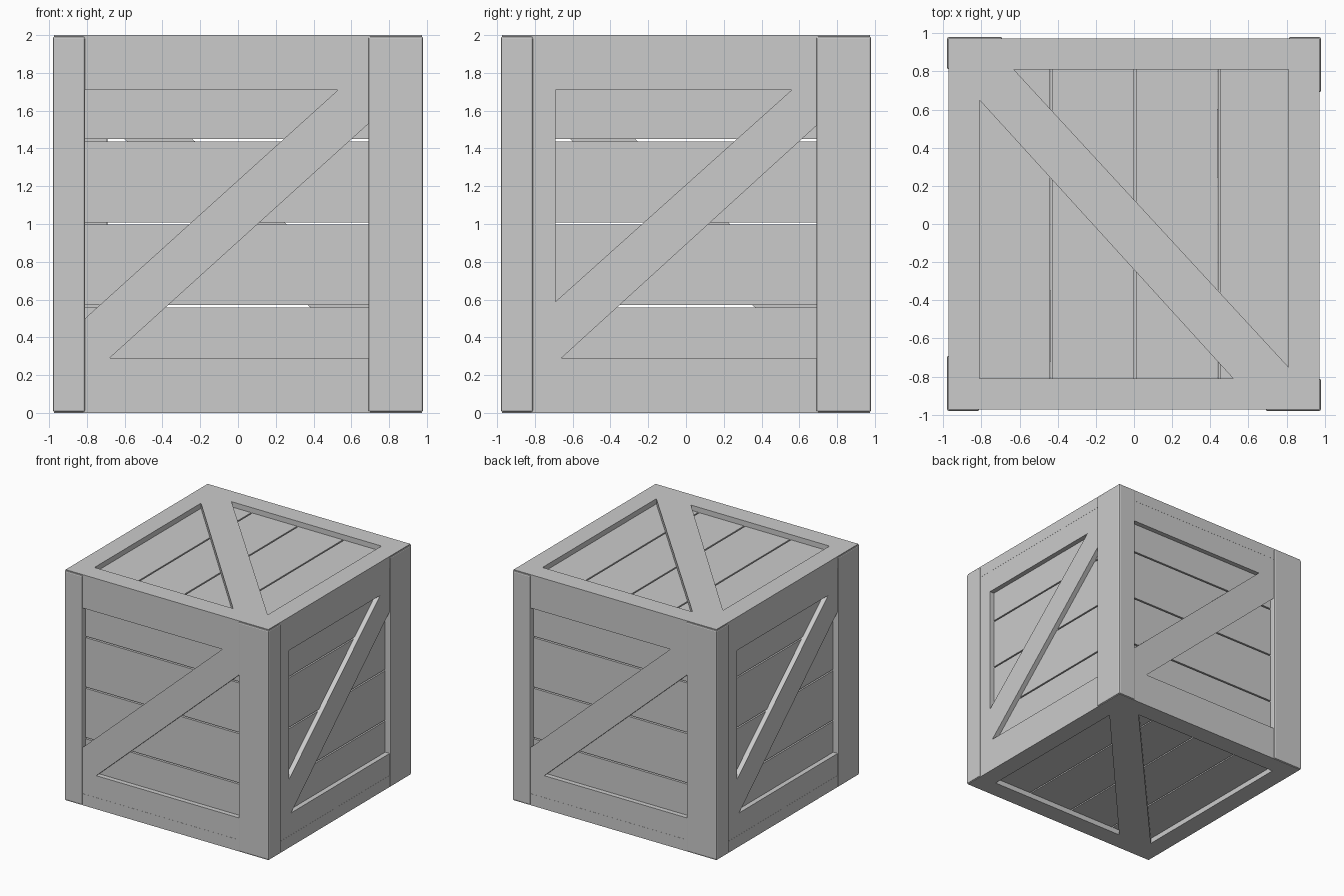
import bpy, bmesh
from math import radians
from mathutils import Matrix

if "Cube" in bpy.data.objects:
    bpy.data.objects.remove(bpy.data.objects["Cube"])


def prism(name, pts, d0, d1, mat, bevel=0.0):
    """Extrude an outline (u right, v up) between depths d0..d1 outward, then place it."""
    bm = bmesh.new()
    inner = [bm.verts.new((u, -d0, v)) for u, v in pts]
    outer = [bm.verts.new((u, -d1, v)) for u, v in pts]
    n = len(pts)
    bm.faces.new(inner)
    bm.faces.new(outer[::-1])
    for i in range(n):
        j = (i + 1) % n
        bm.faces.new((inner[i], inner[j], outer[j], outer[i]))
    bm.transform(mat)
    bmesh.ops.recalc_face_normals(bm, faces=bm.faces)
    me = bpy.data.meshes.new(name)
    bm.to_mesh(me)
    bm.free()
    ob = bpy.data.objects.new(name, me)
    bpy.context.collection.objects.link(ob)
    if bevel:
        m = ob.modifiers.new("soft_edges", 'BEVEL')
        m.width = bevel
        m.segments = 2
    return ob


def board(name, u0, u1, v0, v1, d0, d1, mat, bevel=0.0):
    return prism(name, [(u0, v0), (u1, v0), (u1, v1), (u0, v1)], d0, d1, mat, bevel)


GAP = 0.006
# brace outlines, running from window corner to window corner
long_brace = [(-.81, .50), (.53, 1.71), (.69, 1.71), (.69, 1.53), (-.68, .29), (-.81, .29)]
side_brace = [(-.69, .59), (.56, 1.71), (.69, 1.71), (.69, 1.52), (-.66, .29), (-.69, .29)]
lid_brace = [(-.81, .65), (-.81, .81), (-.63, .81), (.81, -.75), (.81, -.81), (.52, -.81)]

# four walls arranged as a pinwheel: each has a thick post at its right end
for k, wall in enumerate(("front", "right", "back", "left")):
    m = Matrix.Rotation(radians(90 * k), 4, 'Z')
    side = k % 2 == 1
    board(wall + "_post", .69, .98, .004, 1.993, .81, .98, m, .01)
    board(wall + "_bottom_rail", -.81, .69, .003, .29, .90, .972, m)
    board(wall + "_top_rail", -.81, .69, 1.71, 1.995, .90, .972, m)
    if side:
        board(wall + "_inner_post", -.81, -.69, .29, 1.71, .90, .972, m)
    prism(wall + "_brace", side_brace if side else long_brace, .92, .972, m)
    # horizontal planks with narrow gaps
    cuts = [.12, .565, 1.003, 1.443, 1.88]
    for i in range(4):
        board(f"{wall}_plank_{i + 1}", -.86, .86, cuts[i] + GAP, cuts[i + 1] - GAP, .87, .93, m)

# lid and base: frame, brace and planks running front to back
top = Matrix.Translation((0, 0, 1)) @ Matrix.Rotation(radians(-90), 4, 'X')
base = Matrix.Translation((0, 0, 1)) @ Matrix.Rotation(radians(180), 4, 'Y') @ Matrix.Rotation(radians(-90), 4, 'X')
for name, m in (("lid", top), ("base", base)):
    for s, tag in ((-1, "a"), (1, "b")):
        lo, hi = sorted((s * .81, s * .973))
        board(f"{name}_long_rail_{tag}", -.973, .973, lo, hi, .90, 1.0, m)
        board(f"{name}_short_rail_{tag}", lo, hi, -.81, .81, .90, 1.0, m)
    prism(name + "_brace", lid_brace, .945, 1.0, m)
    cuts = [-.875, -.435, .005, .445, .88]
    for i in range(4):
        board(f"{name}_plank_{i + 1}", cuts[i] + GAP, cuts[i + 1] - GAP, -.86, .86, .885, .955, m)
